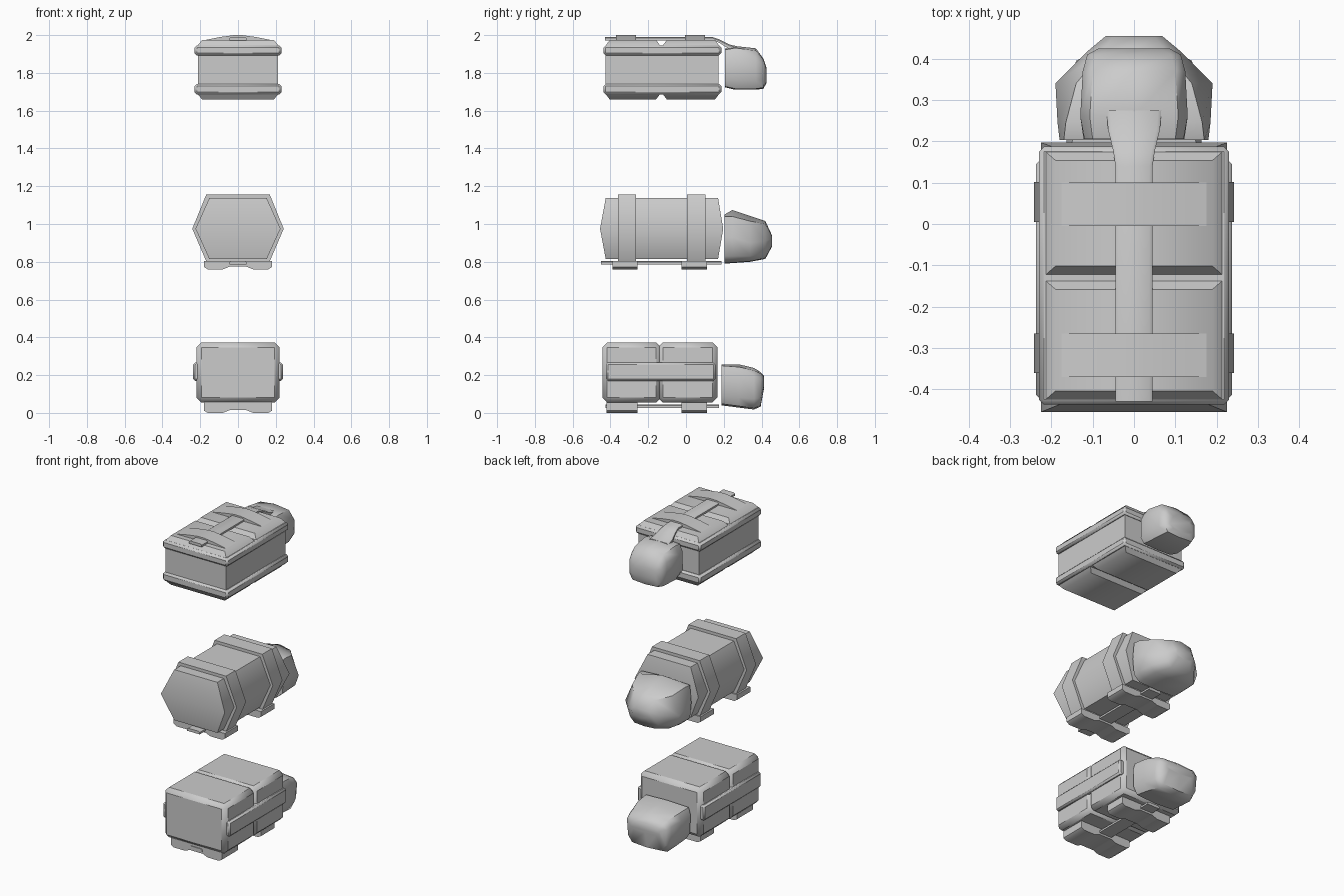
import bpy, bmesh

if "Cube" in bpy.data.objects:
    bpy.data.objects.remove(bpy.data.objects["Cube"])


def loft(name, rings):
    """Skin a list of equal-length closed rings and cap both ends."""
    bm = bmesh.new()
    rows = [[bm.verts.new(p) for p in r] for r in rings]
    n = len(rows[0])
    for a, b in zip(rows, rows[1:]):
        for i in range(n):
            j = (i + 1) % n
            bm.faces.new((a[i], a[j], b[j], b[i]))
    bm.faces.new(rows[0])
    bm.faces.new(rows[-1])
    bmesh.ops.recalc_face_normals(bm, faces=bm.faces)
    me = bpy.data.meshes.new(name)
    bm.to_mesh(me)
    bm.free()
    ob = bpy.data.objects.new(name, me)
    bpy.context.collection.objects.link(ob)
    return ob


def section(y, half):
    """Mirror a half outline of (x, z), listed top to bottom, about x = 0."""
    left = [(-x, z) for x, z in reversed(half) if x > 0]
    return [(x, y, z) for x, z in half + left]


def along_y(name, sections):
    return loft(name, [section(y, h) for y, h in sections])


def prism(name, half, y0, y1):
    return along_y(name, [(y0, half), (y1, half)])


def layers(name, levels):
    """Stack of rectangles: (z, half width, y front, y back)."""
    return loft(name, [[(-w, a, z), (w, a, z), (w, b, z), (-w, b, z)]
                       for z, w, a, b in levels])


def box(name, x0, x1, y0, y1, z0, z1, bevel=0.0):
    ob = loft(name, [[(x0, y0, z), (x1, y0, z), (x1, y1, z), (x0, y1, z)]
                     for z in (z0, z1)])
    if bevel:
        m = ob.modifiers.new("bevel", 'BEVEL')
        m.width = bevel
        m.segments = 1
    return ob


# --- top unit: case with two rims and split lids
box("case_core", -.213, .213, -.425, .172, 1.69, 1.94)
for nm, z0, z1 in (("upper_rim", 1.893, 1.946), ("lower_rim", 1.686, 1.742)):
    box(nm, -.23, .23, -.437, .187, z0, z1, .012)
for nm, zi, zo in (("upper_lid", 1.935, 1.974), ("lower_lid", 1.697, 1.66)):
    for part, y0, y1 in (("front", -.432, -.13), ("back", -.13, .182)):
        layers(f"{nm}_{part}", [(zi, .222, y0, y1),
                                (zo, .19, y0 + .028, y1 - .028)])

# top straps and spine handle
roof = [(.022, 2.0), (.1, 1.989), (.175, 1.974), (.175, 1.96)]
for nm, y0, y1 in (("front", -.37, -.265), ("back", -.005, .1)):
    prism(f"top_strap_{nm}", roof, y0, y1)


def bar(y, w, z, t=.018):
    return (y, [(w - .008, z), (w, z - .006), (w, z - t)])


along_y("top_spine", [bar(-.43, .045, 1.99), bar(.14, .045, 1.99),
                      bar(.175, .05, 1.978), bar(.23, .063, 1.95, .025),
                      bar(.275, .066, 1.94, .025)])

# --- middle unit: six-sided roll with ridged ends and two bands
layers("roll_body", [(.815, .152, -.425, .17), (.975, .225, -.455, .197),
                     (1.137, .152, -.425, .17)])
for nm, y0, y1 in (("front", -.36, -.265), ("back", .005, .102)):
    prism(f"roll_band_{nm}", [(.168, 1.156), (.242, .975), (.165, .795)], y0, y1)

# --- bottom unit: split block with side rails
for nm, y0, y1 in (("front", -.443, -.132), ("back", -.148, .166)):
    box(f"block_{nm}", -.22, .22, y0, y1, .055, .373, .026)
for nm, s in (("left", -1), ("right", 1)):
    xs = sorted((s * .2, s * .237))
    box(f"side_rail_{nm}", *xs, -.423, .155, .17, .267, .01)

# undersides of the two lower units: plate spine and wavy feet
for nm, z in (("roll", .76), ("block", .0)):
    along_y(f"{nm}_lower_spine", [bar(-.45 if z else -.425, .045, z + .044),
                                  bar(.187 if z else .175, .045, z + .044)])
    top = z + (.045 if z else .058)
    foot = [(.18, top), (.18, z + .012), (.16, z), (.08, z), (.045, z + .014)]
    for part, y0, y1 in (("front", -.39 if z else -.42, -.257),
                         ("back", -.025, .11)):
        prism(f"{nm}_foot_{part}", foot, y0, y1)


# --- rounded end pods behind each unit
along_y("top_pod", [
    (.206, [(0, 1.928), (.1, 1.922), (.12, 1.88), (.122, 1.76), (.1, 1.728), (0, 1.724)]),
    (.26, [(0, 1.942), (.107, 1.932), (.13, 1.88), (.13, 1.76), (.108, 1.716), (0, 1.711)]),
    (.37, [(0, 1.93), (.1, 1.918), (.124, 1.87), (.124, 1.76), (.1, 1.716), (0, 1.711)]),
    (.41, [(0, 1.875), (.09, 1.87), (.113, 1.84), (.113, 1.76), (.09, 1.722), (0, 1.716)]),
    (.425, [(0, 1.83), (.06, 1.828), (.085, 1.82), (.085, 1.77), (.06, 1.75), (0, 1.745)])])
along_y("middle_pod", [
    (.203, [(0, 1.05), (.17, 1.04), (.18, .93), (.17, .83), (.13, .795), (0, .79)]),
    (.245, [(0, 1.074), (.165, 1.04), (.185, .93), (.17, .83), (.13, .795), (0, .793)]),
    (.34, [(0, 1.042), (.14, 1.015), (.19, .9), (.165, .83), (.12, .803), (0, .8)]),
    (.42, [(0, 1.016), (.075, 1.0), (.11, .91), (.1, .85), (.07, .82), (0, .815)]),
    (.455, [(0, .94), (.05, .937), (.068, .92), (.06, .9), (.045, .885), (0, .88)])])
along_y("bottom_pod", [
    (.188, [(0, .255), (.15, .25), (.163, .21), (.16, .09), (.135, .048), (0, .04)]),
    (.28, [(0, .257), (.145, .243), (.163, .2), (.157, .08), (.13, .036), (0, .028)]),
    (.36, [(0, .238), (.125, .225), (.15, .19), (.145, .075), (.12, .024), (0, .018)]),
    (.395, [(0, .215), (.115, .208), (.14, .18), (.132, .08), (.105, .04), (0, .033)]),
    (.414, [(0, .195), (.08, .19), (.105, .17), (.1, .15), (.08, .14), (0, .135)])])

# smooth shading with crisp hard edges
bpy.ops.object.select_all(action='SELECT')
bpy.context.view_layer.objects.active = bpy.context.selected_objects[0]
bpy.ops.object.shade_smooth_by_angle(angle=0.9)
